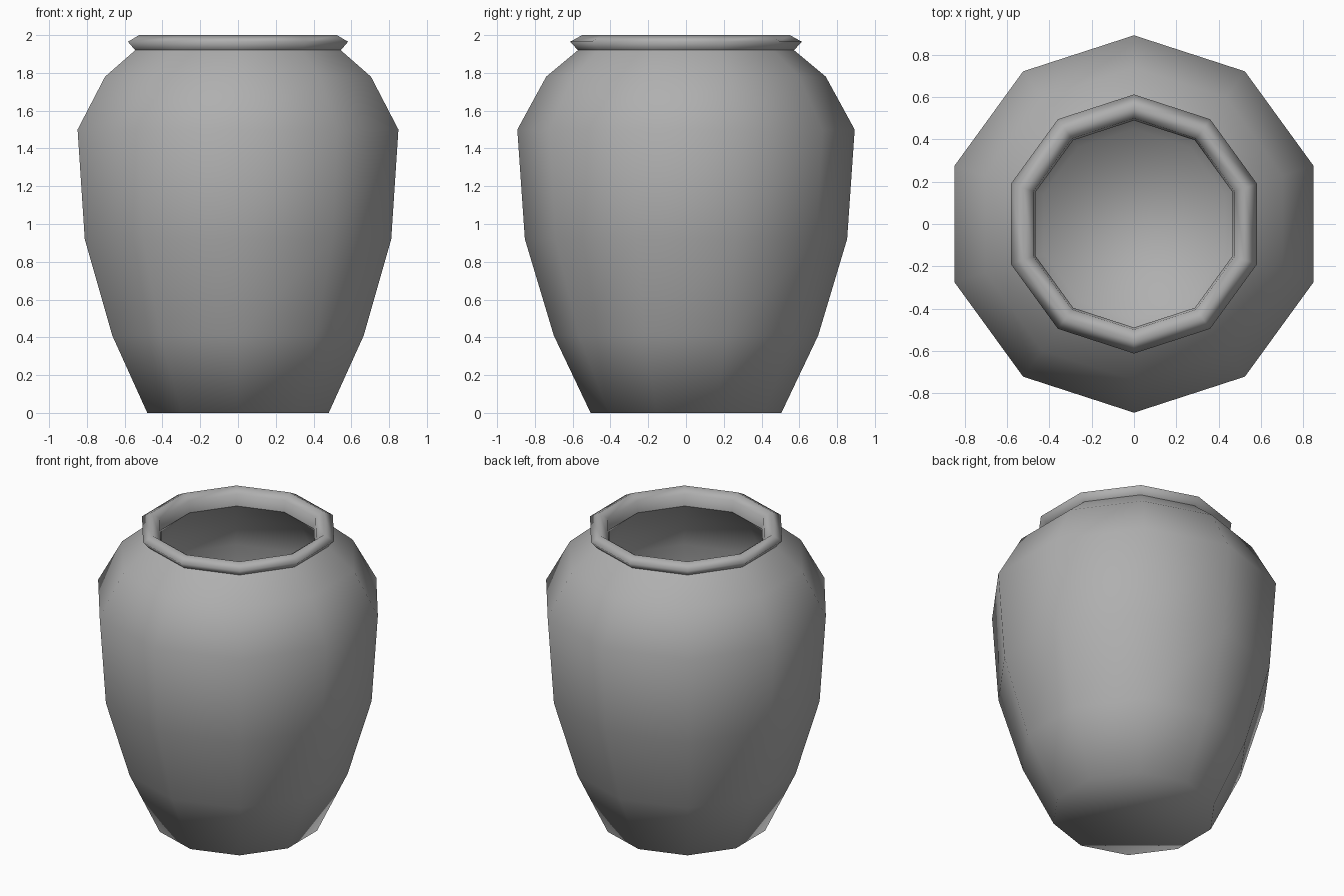
import bpy, bmesh
from math import cos, sin, tau

if "Cube" in bpy.data.objects:
    bpy.data.objects.remove(bpy.data.objects["Cube"])

SIDES = 10

# vase cross-section (radius, height): outer wall, rolled lip, inner wall
PROFILE = [
    (0.505, 0.0), (0.70, 0.41), (0.853, 0.92), (0.893, 1.50),
    (0.74, 1.78), (0.572, 1.92),
    (0.613, 1.965), (0.55, 2.0), (0.50, 1.965),
    (0.49, 1.89), (0.675, 1.725), (0.81, 1.48), (0.77, 0.94),
    (0.625, 0.45), (0.45, 0.08),
]
CREASES = (5, 9)  # rings where the lip meets the outer and inner wall


def lathe(name, profile, sides, creases, color):
    """Spin a profile round z, one corner on the y axis, capped at both ends."""
    bm = bmesh.new()
    rings = []
    for r, z in profile:
        rings.append([bm.verts.new((r * cos(tau * (i / sides + 0.25)),
                                    r * sin(tau * (i / sides + 0.25)), z))
                      for i in range(sides)])
    for a, b in zip(rings, rings[1:]):
        for i in range(sides):
            j = (i + 1) % sides
            bm.faces.new((a[i], a[j], b[j], b[i]))
    bm.faces.new(list(reversed(rings[0])))   # base
    bm.faces.new(rings[-1])                  # inside floor
    bmesh.ops.recalc_face_normals(bm, faces=bm.faces)
    for f in bm.faces:
        f.smooth = True
    for c in creases:                        # sharp edges round the lip
        for i in range(sides):
            bm.edges.get((rings[c][i], rings[c][(i + 1) % sides])).smooth = False
    mesh = bpy.data.meshes.new(name)
    bm.to_mesh(mesh)
    bm.free()
    mat = bpy.data.materials.new("dark_grey_clay")
    mat.diffuse_color = color
    mat.use_nodes = True
    mat.node_tree.nodes["Principled BSDF"].inputs["Base Color"].default_value = mat.diffuse_color
    mesh.materials.append(mat)
    obj = bpy.data.objects.new(name, mesh)
    bpy.context.collection.objects.link(obj)
    return obj


# ten-sided vase
lathe("vase", PROFILE, SIDES, CREASES, (0.43, 0.43, 0.43, 1))
